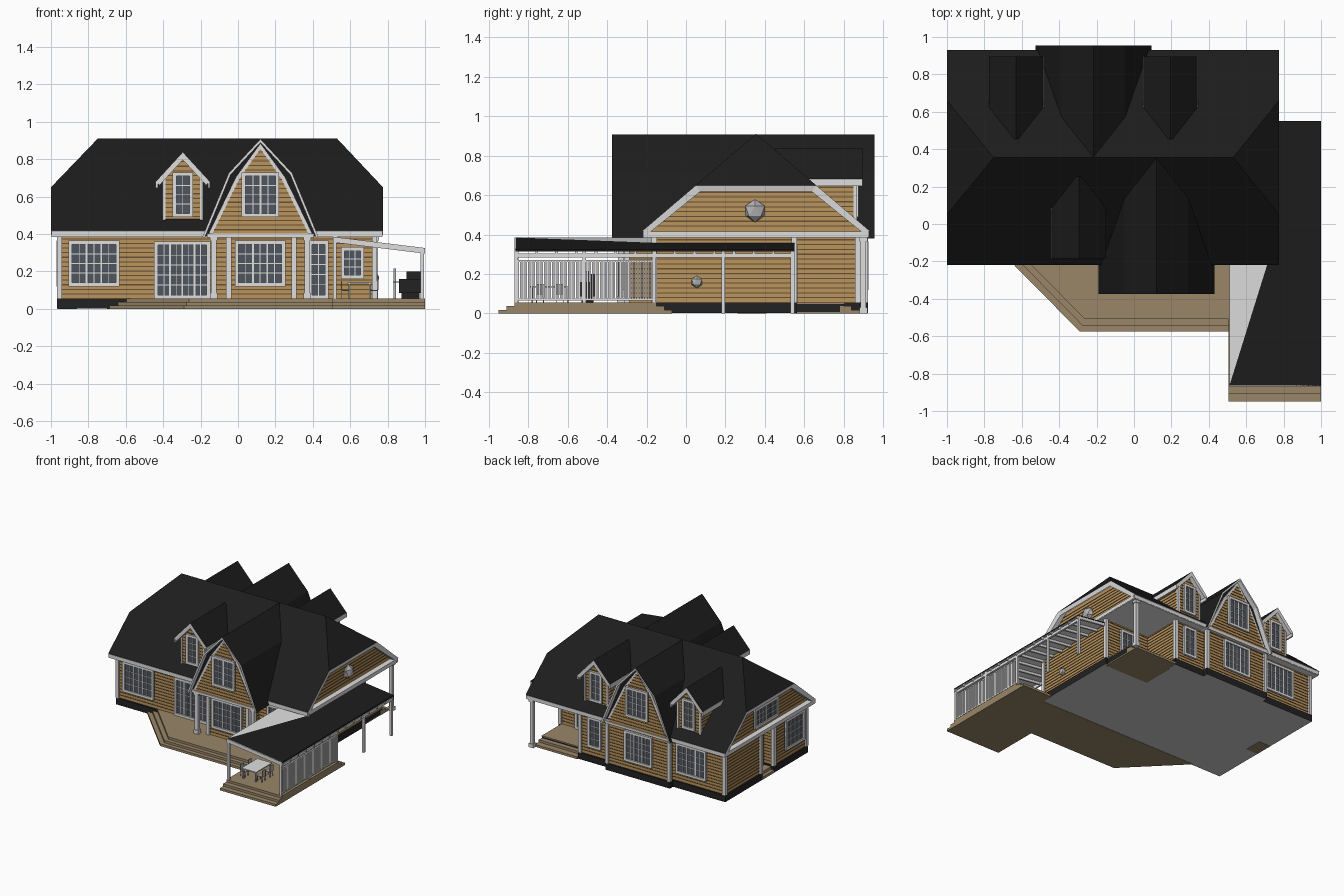
import bpy, bmesh, math
from mathutils import Vector, Matrix

cube = bpy.data.objects.get("Cube")
if cube:
    bpy.data.objects.remove(cube, do_unlink=True)


def material(name, r, g, b):
    mat = bpy.data.materials.new(name)
    mat.use_nodes = True
    mat.diffuse_color = (r, g, b, 1)
    node = next(n for n in mat.node_tree.nodes if n.type == 'BSDF_PRINCIPLED')
    node.inputs["Base Color"].default_value = (r, g, b, 1)
    node.inputs["Roughness"].default_value = 0.8
    return mat


ROOF = material("roof black", .012, .012, .012)
TRIM = material("white trim", .74, .74, .74)
SOFFIT = material("soffit white", .95, .95, .95)
WOOD = material("wood siding", .5, .3, .11)
SEAM = material("siding seam", .13, .08, .035)
DECK = material("deck brown", .32, .24, .14)
GLASS = material("window glass", .08, .09, .11)
BASE = material("foundation black", .016, .016, .016)
FLOOR = material("underside grey", .6, .6, .6)
METAL = material("metal grey", .45, .45, .46)


def finish(name, bm, mats, matrix=None):
    bmesh.ops.recalc_face_normals(bm, faces=bm.faces)
    mesh = bpy.data.meshes.new(name)
    bm.to_mesh(mesh)
    bm.free()
    for m in mats:
        mesh.materials.append(m)
    obj = bpy.data.objects.new(name, mesh)
    bpy.context.scene.collection.objects.link(obj)
    if matrix:
        obj.matrix_world = matrix
    return obj


def boxes(name, items, matrix=None):
    """Each item: material, x range, y range, z range."""
    bm, mats = bmesh.new(), []
    for mat, (x0, x1), (y0, y1), (z0, z1) in items:
        if mat not in mats:
            mats.append(mat)
        place = Matrix.Translation(((x0 + x1) / 2, (y0 + y1) / 2, (z0 + z1) / 2))
        size = Matrix.Diagonal((x1 - x0, y1 - y0, z1 - z0, 1))
        made = bmesh.ops.create_cube(bm, size=1, matrix=place @ size)
        for f in {f for v in made["verts"] for f in v.link_faces}:
            f.material_index = mats.index(mat)
    return finish(name, bm, mats, matrix)


def prism(name, points, vec, mats, matrix=None):
    """Extruded outline; a second material colours the underside."""
    bm = bmesh.new()
    face = bm.faces.new([bm.verts.new(p) for p in points])
    out = bmesh.ops.extrude_face_region(bm, geom=[face])
    bmesh.ops.translate(bm, vec=vec, verts=[g for g in out["geom"] if isinstance(g, bmesh.types.BMVert)])
    obj = finish(name, bm, mats, matrix)
    for p in obj.data.polygons:
        p.material_index = int(len(mats) > 1 and p.normal.z < -.5)
    return obj


def shell(name, faces, thickness=.03, matrix=None):
    """Thin roof: black on top, white edges and underside."""
    bm = bmesh.new()
    for pts in faces:
        bm.faces.new([bm.verts.new(p) for p in pts])
    bmesh.ops.remove_doubles(bm, verts=bm.verts, dist=.001)
    obj = finish(name, bm, [ROOF, TRIM], matrix)
    mesh = obj.data
    if sum(p.normal.z for p in mesh.polygons) < 0:
        mesh.flip_normals()
    mod = obj.modifiers.new("thickness", 'SOLIDIFY')
    mod.thickness, mod.offset, mod.use_even_offset = thickness, -1, True
    mod.material_offset = mod.material_offset_rim = 1
    return obj


def facing(x, y, turn):
    """Wall frame: local -y points outwards, turn is in quarter turns."""
    return Matrix.Translation((x, y, 0)) @ Matrix.Rotation(turn * math.pi / 2, 4, 'Z')


def seams(name, poly, matrix, start, step=.0245):
    """Horizontal board joints clipped to a convex outline."""
    items, z, top = [], start, max(p[1] for p in poly)
    while z < top - .01:
        hits = [a[0] + (b[0] - a[0]) * (z - a[1]) / (b[1] - a[1])
                for a, b in zip(poly, poly[1:] + poly[:1]) if (a[1] - z) * (b[1] - z) < 0]
        if len(hits) > 1:
            items.append((SEAM, (min(hits), max(hits)), (-.003, .003), (z, z + .0055)))
        z += step
    boxes(name, items, matrix)


def window(name, x, y, turn, width, z0, z1, leaves=2, cols=2, rows=4):
    h, f = width / 2, .02
    front = (-.016, .002)
    items = [(GLASS, (-h, h), (-.006, .002), (z0, z1)),
             (TRIM, (-h, -h + f), front, (z0, z1)), (TRIM, (h - f, h), front, (z0, z1)),
             (TRIM, (-h, h), front, (z0, z0 + f)), (TRIM, (-h, h), front, (z1 - f, z1))]
    n = leaves * cols
    for i in range(1, n):
        u, t = -h + f + (width - 2 * f) * i / n, .005 if i % cols == 0 else .002
        items.append((TRIM, (u - t, u + t), (-.010, 0), (z0, z1)))
    for i in range(1, rows):
        z = z0 + f + (z1 - z0 - 2 * f) * i / rows
        items.append((TRIM, (-h, h), (-.009, 0), (z - .002, z + .002)))
    boxes(name, items, facing(x, y, turn))


# House body: footprint with bay, corner porch and side entry
FOOT = [(-.955, -.16), (-.05, -.16), (-.05, -.3), (.3, -.3), (.3, -.16), (.73, -.16), (.73, .55),
        (.33, .55), (.33, .87), (.06, .87), (.06, .91), (-.49, .91), (-.49, .87), (-.955, .87),
        (-.955, .42), (-.87, .42), (-.87, .25), (-.955, .25)]
edges = [(Vector(a), Vector(b)) for a, b in zip(FOOT, FOOT[1:] + FOOT[:1])]


def outline(offset, z):
    pts = []
    for i, (a, b) in enumerate(edges):
        n = sum(((Vector((e.y - s.y, s.x - e.x))).normalized() for s, e in (edges[i - 1], (a, b))), Vector((0, 0)))
        pts.append((a.x + n.x * offset, a.y + n.y * offset, z))
    return pts


prism("foundation", outline(.012, .002), (0, 0, .053), [BASE, FLOOR])
prism("walls", outline(0, .05), (0, 0, .34), [WOOD])
corners = []
for i, (a, b) in enumerate(edges):
    d, before = b - a, edges[i - 1][1] - edges[i - 1][0]
    mid, half = (a + b) / 2, d.length / 2
    turn = round(math.atan2(d.y, d.x) / (math.pi / 2))
    seams("wall_seams", [(-half, .05), (half, .05), (half, .39), (-half, .39)], facing(mid.x, mid.y, turn), .077)
    if before.cross(d) > 0:
        corners.append((TRIM, (a.x - .014, a.x + .014), (a.y - .014, a.y + .014), (.055, .39)))
boxes("corner_boards", corners)

# Main roof with clipped gable ends
CY, L, R = .355, -1, .775
roof_faces = []
for s in (-1, 1):
    def at(x, d, z): return (x, CY + s * d, z)
    roof_faces.append([at(L, .575, .42), at(R, .575, .42), at(R, .305, .65), at(.53, 0, .91),
                       at(-.75, 0, .91), at(L, .305, .65)])
for x, ridge in ((L, -.75), (R, .53)):
    roof_faces.append([(x, CY - .305, .65), (x, CY + .305, .65), (ridge, CY, .91)])
shell("main_roof", roof_faces)
boxes("eaves", [(TRIM, (L + .002, R - .002), (CY - .573, CY + .573), (.388, .416)),
                (SOFFIT, (L + .004, R - .004), (CY - .571, CY + .571), (.384, .39))])

# End gable walls
GABLE = [(-.56, .4), (.56, .4), (.28, .645), (-.28, .645)]
for x, turn in ((.73, 1), (-.955, -1)):
    prism("end_gable", [(u, 0, z) for u, z in GABLE], (0, .05, 0), [WOOD], facing(x, CY, turn))
    seams("end_gable_seams", GABLE, facing(x, CY, turn), .44)
window("end_gable_window", -.955, CY, -1, .3, .44, .60, 2, 3, 3)


# Cross gables and dormers, built facing front around the ridge line
def layer(name, poly, reach, back, mat, m):
    prism(name, [(u, -reach, z) for u, z in poly], (0, reach - back, 0), [mat], m)


def roofed_gable(name, cx, turn, roof, wall, reach, wall_reach, back, thickness):
    m = facing(cx, CY, turn)
    strips = [[(a[0], -reach, a[1]), (b[0], -reach, b[1]), (b[0], -back, b[1]), (a[0], -back, a[1])]
              for a, b in zip(roof, roof[1:])]
    shell(name + "_roof", strips, thickness, m)
    layer(name + "_wall", wall, wall_reach, back + .05, WOOD, m)
    seams(name + "_seams", wall, m @ Matrix.Translation((0, -wall_reach, 0)), wall[0][1] + .03)
    return m


BIG_ROOF = [(-.31, .385), (-.17, .725), (0, .908), (.17, .725), (.31, .385)]
BIG_BACKING = [(-.3, .39), (.3, .39), (.162, .72), (0, .896), (-.162, .72)]
BIG_TRIM = [(-.283, .39), (.283, .39), (.131, .705), (0, .885), (-.131, .705)]
BIG_WALL = [(-.262, .39), (.262, .39), (.112, .695), (0, .855), (-.112, .695)]
for name, cx, turn, reach, wall_reach in (("front_gable", .12, 0, .73, .695), ("back_gable", -.2175, 2, .6, .565)):
    m = roofed_gable(name, cx, turn, BIG_ROOF, BIG_WALL, reach, wall_reach, 0, .013)
    layer(name + "_board", BIG_TRIM, wall_reach + .006, .5, TRIM, m)
    layer(name + "_backing", BIG_BACKING, wall_reach - .006, .5, ROOF, m)
    layer(name + "_siding", BIG_WALL, wall_reach + .009, .5, WOOD, m)
    seams(name + "_boards", BIG_WALL, m @ Matrix.Translation((0, -wall_reach - .009, 0)), .42)
    boxes(name + "_soffit", [(TRIM, (-.285, .285), (-wall_reach - .015, -.5), (.382, .402))], m)
    s = 1 if turn else -1
    window(name + "_window", cx, CY + s * (wall_reach + .009), turn, .2, .49, .73)
DORMER_ROOF = [(-.145, .68), (0, .838), (.145, .68)]
DORMER_WALL = [(-.105, .46), (.105, .46), (.105, .7), (0, .805), (-.105, .7)]
for name, cx, turn in (("front_dormer", -.295, 0), ("back_dormer", -.63, 2), ("back_dormer", .195, 2)):
    m = roofed_gable(name, cx, turn, DORMER_ROOF, DORMER_WALL, .54, .505, .1, .028)
    s = 1 if turn else -1
    window(name + "_window", cx, CY + s * .505, turn, .11, .49, .73, 1)
    for side in (-1, 1):
        cheek = facing(cx + side * .105, CY + s * .4, side)
        seams("dormer_cheek_seams", [(-.105, .46), (.105, .46), (.105, .69), (-.105, .69)], cheek, .49)
    boxes("dormer_boards", [(TRIM, (u - .008, u + .008), (-.511, -.495), (.47, .7)) for u in (-.1, .1)] +
          [(TRIM, (u - .006, u + .006), (-.54, -.27), (.645, .681)) for u in (-.14, .14)], m)

# Ground floor windows and doors
window("front_left_window", -.77, -.16, 0, .275, .12, .365, 3)
window("patio_doors", -.298, -.16, 0, .3, .055, .36, 4, 2, 5)
window("bay_window", .118, -.3, 0, .27, .12, .365, 3)
window("side_door", .43, -.16, 0, .11, .055, .365, 1, 2, 5)
window("front_right_window", .612, -.16, 0, .125, .16, .33, 1, 3, 3)
window("back_gable_lower_window", -.2175, .91, 2, .25, .12, .365, 3)
window("back_window", -.66, .87, 2, .27, .12, .365, 3)
window("back_narrow_window", .2, .87, 2, .12, .12, .365, 1)
window("porch_door", .53, .55, 2, .13, .055, .35, 1, 2, 5)
window("left_window", -.955, -.01, -1, .24, .12, .365, 2)
window("left_entry_door", -.87, .335, -1, .11, .055, .35, 1, 2, 5)

# Stepped front deck
for i in range(3):
    o, p = .033 * i, .04 * i
    deck = [(-.7 + 1.414 * o, -.16), (-.29 + .414 * o, -.575 + o), (.505, -.575 + o), (.505, -.95 + p),
            (1, -.95 + p), (1, -.07 - p), (.735, -.07 - p), (.735, -.16)]
    prism("front_deck_step", [(x, y, 0) for x, y in deck], (0, 0, .0185 * (i + 1)), [DECK])

# Back corner porch and side entry steps
boxes("back_porch", [(BASE, (.33, .72), (.55, .8), (.008, .05)), (DECK, (.335, .722), (.55, .803), (.048, .055)),
                     (DECK, (.33, .72), (.54, .8), (0, .008)),
                     (DECK, (.345, .722), (.78, .84), (0, .037)), (DECK, (.345, .722), (.84, .89), (0, .018))])
boxes("left_entry_steps", [(DECK, (-.94, -.86), (.262, .408), (0, .045)), (DECK, (-.966, -.93), (.262, .408), (0, .022))])

# Porch columns
for x, y, foot in ((-.13, -.33, .055), (.37, -.33, .055), (.735, .9, 0)):
    boxes("porch_column", [(TRIM, (x - w, x + w), (y - w, y + w), z) for w, z in
                           ((.014, (foot, .39)), (.02, (foot, foot + .03)), (.02, (.365, .39)))])


# Side canopy: sloped sheet, rafters, posts and screen
def slope(x): return .385 - .122 * (x - .51)


BLACK_SHEET = [(.51, -.865), (1, -.865), (1, .55), (.73, .55), (.73, -.16)]
WHITE_SHEET = [(.51, -.865), (.73, -.16), (.51, -.16)]
for name, sheet, mats in (("canopy_roof", BLACK_SHEET, [ROOF, SOFFIT]), ("canopy_light_panel", WHITE_SHEET, [TRIM])):
    prism(name, [(x, y, slope(x)) for x, y in sheet], (0, 0, -.01), mats)


def rafter(name, y, x0, top, width):
    prism(name, [(x, y, slope(x) - d) for x, d in ((x0, top), (1, top), (1, .03), (x0, .03))], (0, width, 0), [TRIM])


rafter("canopy_front_fascia", -.869, .508, 0, .006)
for i in range(15):
    y = -.864 + .1 * i
    rafter("canopy_rafter", y, .51 if y < -.17 else .73, .006, .014)
posts = [(.985, y, foot) for y, foot in ((-.86, .05), (-.515, .05), (-.16, 0), (.19, 0), (.54, 0))] + [(.518, -.858, .05)]
boxes("canopy_posts", [(TRIM, (x - .009, x + .009), (y - .009, y + .009), (f, slope(x) - .01)) for x, y, f in posts])
boxes("canopy_beams", [(TRIM, (.977, .993), (-.865, .55), (.283, .305)), (TRIM, (.512, .525), (-.865, -.16), (.345, .37))])
slats = [(TRIM, (.981, .989), (-.855 + .0135 * i, -.8465 + .0135 * i), (.07, .265)) for i in range(51)]
rails = [(TRIM, (.979, .991), (-.86, -.16), (z, z + .01)) for z in (.065, .26)]
boxes("screen", slats + rails)

# Terrace furniture
tx, ty = .65, -.69
table = [(TRIM, (tx - .065, tx + .065), (ty - .1, ty + .1), (.132, .14))]
table += [(METAL, (tx + a - .004, tx + a + .004), (ty + b - .004, ty + b + .004), (.055, .132))
          for a in (-.055, .055) for b in (-.09, .09)]
boxes("table", table)
for side in (-1, 1):
    for b in (-.05, .05):
        x, y = tx + side * .075, ty + b
        back = x + side * .022
        boxes("chair", [(METAL, (x - .022, x + .022), (y - .02, y + .02), (.095, .101)),
                        (METAL, (back - .003, back + .003), (y - .02, y + .02), (.1, .148))] +
              [(METAL, (x + u - .002, x + u + .002), (y + v - .002, y + v + .002), (.055, .097))
               for u in (-.02, .02) for v in (-.018, .018)])
boxes("grill", [(BASE, (.86, .975), (-.54, -.46), (.085, .16)), (BASE, (.875, .97), (-.53, -.47), (.055, .09)),
                (BASE, (.9, .975), (-.49, -.46), (.16, .2)), (METAL, (.83, .87), (-.53, -.47), (.14, .147)),
                (METAL, (.832, .846), (-.507, -.493), (.055, .215))])

# Faceted wall lamps
for y, z, r in ((.35, .52, .058), (.055, .16, .032)):
    bm = bmesh.new()
    bmesh.ops.create_icosphere(bm, subdivisions=1, radius=r)
    finish("wall_lamp", bm, [METAL], Matrix.Translation((.735, y, z)) @ Matrix.Diagonal((.7, 1, 1, 1)))
